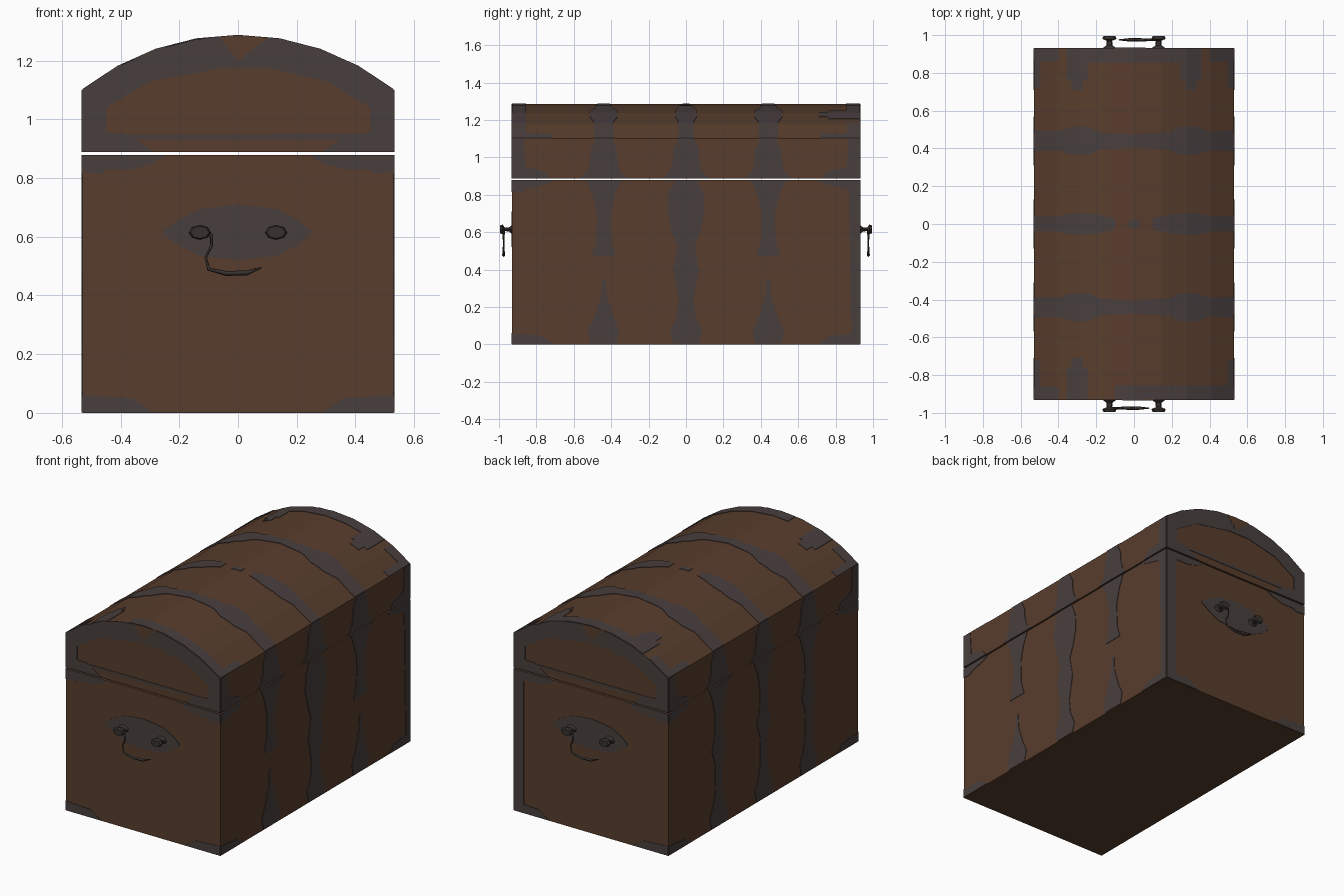
import bpy, bmesh, math
from mathutils import Vector

cube = bpy.data.objects.get("Cube")
if cube:
    bpy.data.objects.remove(cube)

W, L = 0.53, 0.93                     # half width and half length
BODY, LID, SPRING, TOP = 0.879, 0.888, 1.10, 1.285


def material(name, rgb):
    m = bpy.data.materials.new(name)
    m.use_nodes = True
    m.diffuse_color = (*rgb, 1)
    m.node_tree.nodes["Principled BSDF"].inputs["Base Color"].default_value = (*rgb, 1)
    return m


wood = material("brown wood", (0.098, 0.047, 0.026))
iron = material("dark iron", (0.066, 0.049, 0.048))
dark = material("blackened iron", (0.038, 0.031, 0.027))


def add(name, bm, mat):
    bmesh.ops.recalc_face_normals(bm, faces=bm.faces)
    me = bpy.data.meshes.new(name)
    bm.to_mesh(me)
    bm.free()
    me.materials.append(mat)
    ob = bpy.data.objects.new(name, me)
    bpy.context.collection.objects.link(ob)
    return ob


# Faceted arch of the lid
rise = TOP - SPRING
R = (W * W + rise * rise) / (2 * rise)
half = math.asin(W / R)
arc = [(R * math.sin(half * i / 4), TOP - R + R * math.cos(half * i / 4)) for i in range(-4, 5)]


def lerp(table, x, k=1):
    for a, b in zip(table, table[1:]):
        if x <= b[0]:
            f = (x - a[0]) / (b[0] - a[0])
            return a[k] + (b[k] - a[k]) * f
    return table[-1][k]


def prism(name, outline):
    bm = bmesh.new()
    face = bm.faces.new([bm.verts.new((x, -L, z)) for x, z in outline])
    out = bmesh.ops.extrude_face_region(bm, geom=[face])["geom"]
    bmesh.ops.translate(bm, vec=(0, 2 * L, 0), verts=[v for v in out if isinstance(v, bmesh.types.BMVert)])
    return add(name, bm, wood)


prism("chest_body", [(-W, 0), (W, 0), (W, BODY), (-W, BODY)])
prism("chest_lid", [(-W, LID), (W, LID)] + arc[::-1])


# Surfaces that plates lie on: t along the plate, s across it, d outward
def side(sign):
    return lambda t, s, d: (sign * (W + d), s, t)


def end(sign):
    return lambda t, s, d: (-sign * t, sign * (L + d), s)


def roof(t, s, d):
    return (t, s, lerp(arc, t) + d)


def plate(name, rows, place, mat=iron, thick=0.003):
    bm = bmesh.new()
    rings = [[bm.verts.new(place(t, s, d)) for s, d in
              ((lo, -0.003), (hi, -0.003), (hi, thick), (lo, thick))] for t, lo, hi in rows]
    for a, b in zip(rings, rings[1:]):
        for i in range(4):
            j = (i + 1) % 4
            bm.faces.new((a[i], a[j], b[j], b[i]))
    bm.faces.new(rings[0])
    bm.faces.new(rings[-1])
    return add(name, bm, mat)


def on_roof(name, rows):
    ts = {r[0] for r in rows} | {x for x, z in arc if rows[0][0] < x < rows[-1][0]}
    plate(name, [(t, lerp(rows, t), lerp(rows, t, 2)) for t in sorted(ts)], roof)


def strap(y, widths):
    return [(t, y - w, y + w) for t, w in widths]


# Vertical straps on the long sides
foot = [(0.005, 0.07), (0.07, 0.085), (0.15, 0.05)]
spike = foot + [(0.26, 0.015), (0.35, 0.01)]
upper = [(0.47, 0.065), (0.55, 0.04), (0.7, 0.035), (0.8, 0.06), (BODY, 0.095)]
hinge = foot + [(0.24, 0.03), (0.4, 0.035), (0.48, 0.065), (0.56, 0.04)] + upper[2:]
lock = foot + [(0.24, 0.04), (0.4, 0.07), (0.52, 0.045), (0.6, 0.075), (0.7, 0.1),
               (0.8, 0.095), (BODY, 0.06)]
lid_strap = [(LID, 0.13), (0.92, 0.09), (0.99, 0.07), (1.04, 0.07), (SPRING, 0.04)]

for y in (-0.44, 0, 0.44):
    plate("left_lid_strap", strap(y, lid_strap), side(1))
    plate("right_lid_strap", strap(y, lid_strap), side(-1))
    plate("hinge_strap", strap(y, hinge), side(-1))
    if y:
        plate("strap_foot", strap(y, spike), side(1))
        plate("strap_upper", strap(y, upper), side(1))
    else:
        plate("lock_strap", strap(y, lock), side(1))

# Straps across the lid
bow = [(0, 0.033), (0.18, 0.045), (0.24, 0.075), (0.33, 0.075), (0.4, 0.05), (W, 0.055)]
for y in (-0.44, 0.44):
    on_roof("roof_strap", strap(y, [(-x, w) for x, w in bow[:0:-1]] + bow))
short = [(0.1, 0.03), (0.22, 0.055), (0.32, 0.06), (0.4, 0.04), (W, 0.04)]
on_roof("roof_strap_left", strap(0, short))
on_roof("roof_strap_right", strap(0, [(-x, w) for x, w in short[::-1]]))
on_roof("roof_stud", strap(0, [(-0.03, 0.02), (0.03, 0.02)]))


# Lid edge strips with tongues
def edge(name, sign, x0, x1, depth):
    a, b = sorted((sign * L, sign * (L - depth)))
    on_roof(name, [(x0, a, b), (x1, a, b)])


edge("rear_edge_strip", 1, -0.26, 0.33, 0.075)
edge("front_edge_strip", -1, -0.1, W, 0.075)
for x, sign in ((-0.3, 1), (0.3, 1), (-0.3, -1)):
    edge("edge_tongue", sign, x - 0.055, x + 0.055, 0.17)
    edge("edge_tongue_tip", sign, x - 0.03, x + 0.03, 0.22)
for sx in (-1, 1):
    for sy in (-1, 1):
        xs = sorted((sx * 0.4, sx * W))
        edge("lid_corner_cap", sy, *xs, 0.07)
        xs = sorted((sx * 0.495, sx * W))
        edge("lid_corner_tail", sy, *xs, 0.21)


# Corner pieces on the long sides; depth is measured in from the end
def corner(name, sx, sy, rows):
    plate(name, [(z, *sorted((sy * L, sy * (L - d)))) for z, d in rows], side(sx))


for sx in (-1, 1):
    for sy in (-1, 1):
        corner("side_base_corner", sx, sy, [(0.002, 0.22), (0.045, 0.16), (0.055, 0.06)])
        corner("side_top_corner", sx, sy, [(0.815, 0.05), (0.83, 0.08), (0.86, 0.2), (BODY, 0.22)])
        corner("side_lid_corner", sx, sy,
               [(LID, 0.2), (0.92, 0.18), (0.95, 0.07), (SPRING, 0.06)])
corner("rear_corner_strip", 1, 1, [(0.05, 0.045), (0.82, 0.06)])
plate("rear_end_strip", [(-W, 0.05, 0.83), (-0.46, 0.05, 0.83)], end(1))

# Ironwork and handles on both ends
inner = [(-0.45, 1.04), (-0.3, 1.13), (-0.05, 1.175), (0.1, 1.175), (0.3, 1.13), (0.45, 1.04)]
top_corner = [(-W, 0.82), (-0.46, 0.815), (-0.45, 0.83), (-0.36, 0.83), (-0.29, 0.85), (-0.25, BODY - 0.005)]
base_corner = [(-W, 0.06), (-0.36, 0.05), (-0.29, 0.005)]
lid_corner = [(-0.45, 0.955), (-0.38, 0.95), (-0.29, LID + 0.005)]
lens = [(-0.26, 0.004), (-0.2, 0.045), (-0.13, 0.08), (0, 0.095), (0.13, 0.08), (0.2, 0.045), (0.25, 0.004)]


def flip(rows):
    return [(-r[0], *r[1:]) for r in rows[::-1]]


for sign in (-1, 1):
    on = end(sign)
    xs = sorted({x for x, z in arc} | {x for x, z in inner})
    rim = [(x, lerp(inner, x), lerp(arc, x)) for x in xs if abs(x) <= 0.45]
    plate("lid_rim", rim, on)
    plate("lid_rim_notch", [(-0.06, 1.275, 1.281), (0, 1.2, 1.283), (0.1, 1.277, 1.281)],
          on, wood, 0.004)
    plate("lid_rail", [(-0.4, 0.932, 0.948), (0.4, 0.932, 0.95)], on)
    pieces = {"rim_leg": [(-W, LID, SPRING), (-0.45, LID, lerp(arc, -0.45))],
              "lid_corner": [(x, LID, z) for x, z in lid_corner],
              "top_corner": [(x, z, BODY) for x, z in top_corner],
              "base_corner": [(x, 0.002, z) for x, z in base_corner]}
    for name, rows in pieces.items():
        plate("end_" + name, rows, on)
        plate("end_" + name + "_mirrored", flip(rows), on)
    plate("handle_plate", [(x, 0.615 - h, 0.615 + h) for x, h in lens], on)

    # Flared knobs, lathed from a short profile
    for x in (-0.13, 0.13):
        bm = bmesh.new()
        rings = []
        for d, r in ((0, 0.032), (0.015, 0.014), (0.04, 0.012), (0.05, 0.032), (0.065, 0.026)):
            turn = [i * math.pi / 4 for i in range(8)]
            rings.append([bm.verts.new(on(x + r * math.cos(a) * 1.2, 0.615 + r * math.sin(a) * 0.8, d))
                          for a in turn])
        for a, b in zip(rings, rings[1:]):
            for i in range(8):
                j = (i + 1) % 8
                bm.faces.new((a[i], a[j], b[j], b[i]))
        bm.faces.new(rings[0])
        bm.faces.new(rings[-1])
        add("handle_knob", bm, dark)

    # Thin broken drop handle, tapered to its free end
    path = [(-0.13, 0.61, 1), (-0.09, 0.605, 1), (-0.09, 0.57, 0.7), (-0.11, 0.53, 0.6),
            (-0.1, 0.49, 0.9), (-0.04, 0.475, 1.2), (0.03, 0.477, 1.2), (0.08, 0.495, 0.4)]
    cu = bpy.data.curves.new("drop_handle", "CURVE")
    cu.dimensions = "3D"
    cu.bevel_depth = 0.007
    cu.bevel_resolution = 0
    cu.use_fill_caps = True
    sp = cu.splines.new("POLY")
    sp.points.add(len(path) - 1)
    for p, (x, z, r) in zip(sp.points, path):
        p.co = (*Vector(on(x, z, 0.045)), 1)
        p.radius = r
    cu.materials.append(dark)
    bpy.context.collection.objects.link(bpy.data.objects.new("drop_handle", cu))
